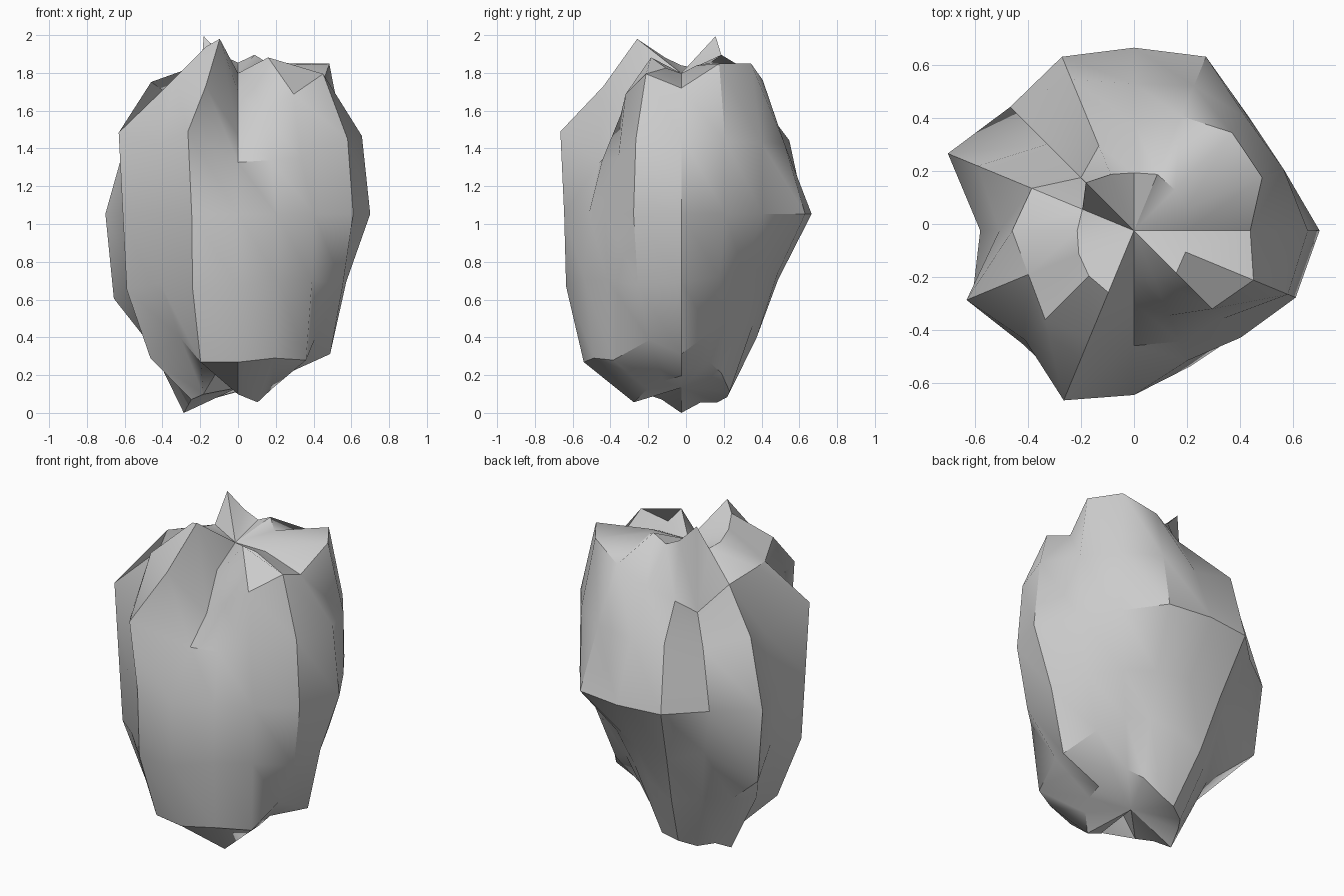
import bpy
import bmesh
import math

default_cube = bpy.data.objects.get("Cube")
if default_cube is not None:
    bpy.data.objects.remove(default_cube, do_unlink=True)

SEGMENTS, RINGS = 16, 8
STRETCH = 1.52
CENTRE_Y, CENTRE_Z = -0.025, 1.055

# Lobe radius in hundredths around each ring, counter-clockwise from +x
lobes = {
    "crown": [53, 56, 57, 60, 57, 60, 67, 55, 56, 59, 63, 66, 46, 50, 59, 55],
    "shoulder": [62, 74, 74, 66, 57, 49, 40, 59, 65, 61, 67, 63, 39, 49, 59, 69],
    "upper": [71, 66, 65, 64, 60, 67, 50, 69, 55, 74, 63, 75, 47, 49, 51, 68],
    "middle": [70, 61, 61, 71, 69, 71, 66, 76, 58, 66, 60, 64, 62, 53, 57, 66],
    "lower": [62, 57, 50, 51, 55, 60, 55, 77, 60, 69, 63, 68, 66, 60, 60, 65],
    "hip": [69, 58, 50, 50, 54, 61, 59, 62, 65, 71, 61, 73, 73, 71, 72, 62],
    "base": [61, 56, 56, 60, 67, 69, 71, 71, 75, 70, 68, 56, 68, 71, 66, 63],
}
ring_radii = list(lobes.values())
TOP_POLE, BOTTOM_POLE = 0.49, 0.605


def lobe_radius(direction):
    """Radius of the stone along a direction on the unit sphere."""
    flat = math.hypot(direction.x, direction.y)
    if flat < 0.01:
        return TOP_POLE if direction.z > 0 else BOTTOM_POLE
    ring = round(math.atan2(flat, direction.z) / math.pi * RINGS) - 1
    turn = math.atan2(direction.y, direction.x) / math.tau
    return ring_radii[ring][round(turn * SEGMENTS) % SEGMENTS] / 100


# Plain grey stone
grey = bpy.data.materials.new("stone grey")
grey.use_nodes = True
grey_colour = (0.6, 0.6, 0.6, 1.0)
grey.diffuse_color = grey_colour
grey.node_tree.nodes["Principled BSDF"].inputs["Base Color"].default_value = grey_colour

# Rough boulder: a sphere pushed in and out, then stretched upwards
bm = bmesh.new()
bmesh.ops.create_uvsphere(bm, u_segments=SEGMENTS, v_segments=RINGS, radius=1)
for vert in bm.verts:
    vert.co *= lobe_radius(vert.co.normalized())
    vert.co.z = vert.co.z * STRETCH + CENTRE_Z
    vert.co.y += CENTRE_Y
bmesh.ops.recalc_face_normals(bm, faces=bm.faces)

# Rest it on the ground
lowest = min(vert.co.z for vert in bm.verts)
bmesh.ops.translate(bm, verts=bm.verts, vec=(0, 0, -lowest))

mesh = bpy.data.meshes.new("boulder")
bm.to_mesh(mesh)
bm.free()
mesh.materials.append(grey)
boulder = bpy.data.objects.new("boulder", mesh)
bpy.context.scene.collection.objects.link(boulder)

# Soft faces with crisp ridges
bpy.ops.object.select_all(action="DESELECT")
boulder.select_set(True)
bpy.context.view_layer.objects.active = boulder
bpy.ops.object.shade_smooth_by_angle(angle=math.radians(35))
